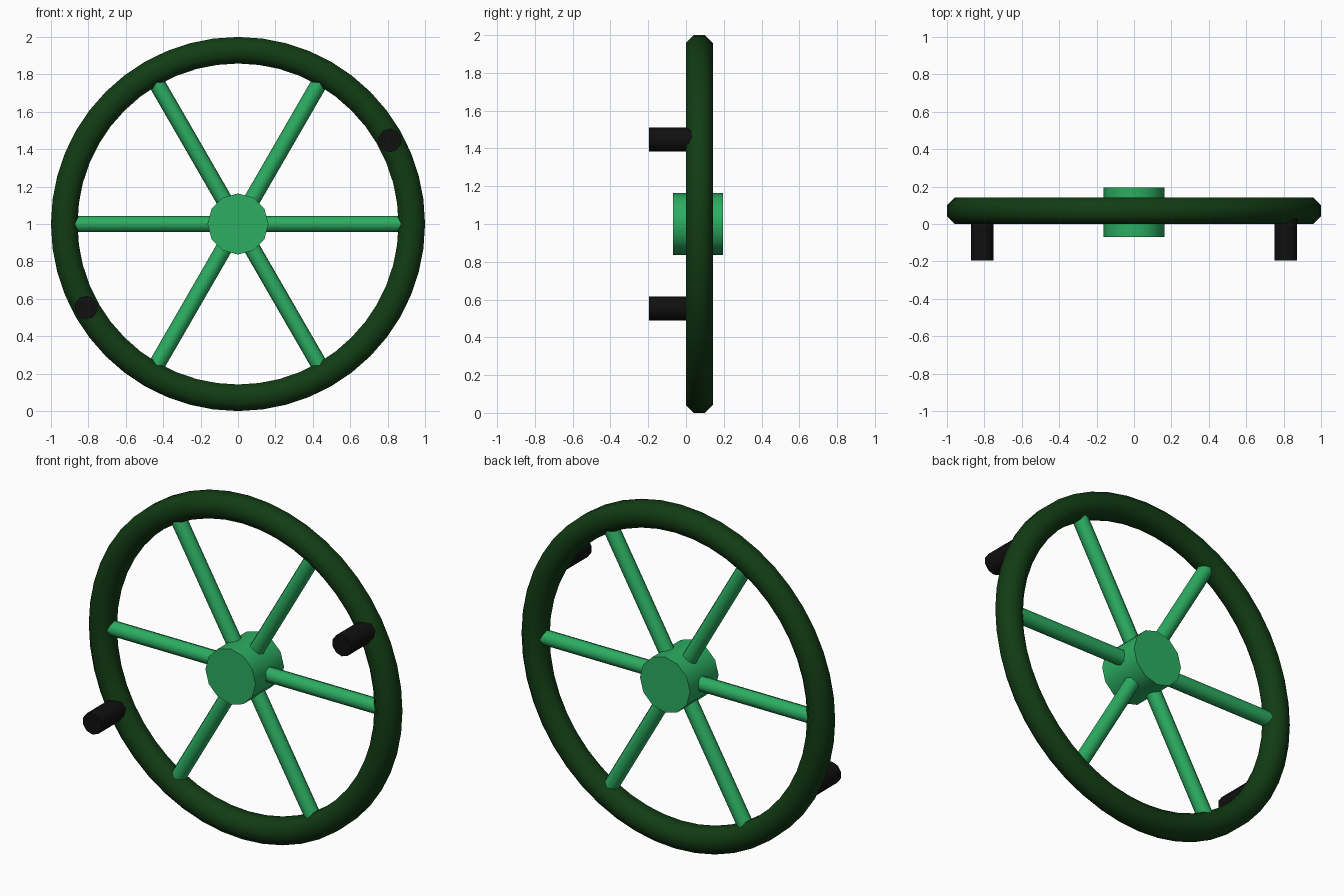
import bpy, bmesh
from math import pi, cos, sin, radians
from mathutils import Vector

if "Cube" in bpy.data.objects:
    bpy.data.objects.remove(bpy.data.objects["Cube"])

RIM_Y = 0.071
CENTRE = Vector((0, RIM_Y, 1))


def material(name, rgb):
    m = bpy.data.materials.new(name)
    m.diffuse_color = (*rgb, 1)
    m.use_nodes = True
    m.node_tree.nodes["Principled BSDF"].inputs["Base Color"].default_value = m.diffuse_color
    return m


def finish(ob, name, mat, angle=50):
    ob.name = name
    ob.data.materials.append(mat)
    bpy.ops.object.select_all(action='DESELECT')
    ob.select_set(True)
    bpy.context.view_layer.objects.active = ob
    bpy.ops.object.shade_smooth_by_angle(angle=radians(angle))


def rod(name, a, b, radius, sides, mat):
    """Cylinder running from a to b."""
    a, b = Vector(a), Vector(b)
    d = b - a
    bpy.ops.mesh.primitive_cylinder_add(
        vertices=sides, radius=radius, depth=d.length, location=(a + b) / 2,
        rotation=d.to_track_quat('Z', 'Y').to_euler())
    finish(bpy.context.object, name, mat)


dark_green = material("dark_green", (0.006, 0.045, 0.007))
green = material("green", (0.025, 0.42, 0.12))
black = material("black", (0.005, 0.005, 0.005))

# Rim: octagonal section swept round the y axis
bm = bmesh.new()
SEG, SIDES, R, r = 48, 8, 0.929, 0.071 / cos(pi / 8)
rings = []
for i in range(SEG):
    t = 2 * pi * i / SEG
    ring = []
    for j in range(SIDES):
        p = 2 * pi * (j + 0.5) / SIDES
        q = R + r * cos(p)
        ring.append(bm.verts.new((q * cos(t), RIM_Y + r * sin(p), 1 + q * sin(t))))
    rings.append(ring)
for i in range(SEG):
    a, b = rings[i], rings[(i + 1) % SEG]
    for j in range(SIDES):
        k = (j + 1) % SIDES
        bm.faces.new((a[j], b[j], b[k], a[k]))
bmesh.ops.recalc_face_normals(bm, faces=bm.faces)
mesh = bpy.data.meshes.new("rim")
bm.to_mesh(mesh)
bm.free()
rim = bpy.data.objects.new("rim", mesh)
bpy.context.collection.objects.link(rim)
finish(rim, "rim", dark_green)

# Hub
rod("hub", (0, -0.07, 1), (0, 0.195, 1), 0.163, 12, green)

# Six spokes
for i in range(6):
    t = i * pi / 3
    d = Vector((cos(t), 0, sin(t)))
    rod(f"spoke_{i + 1}", CENTRE + d * 0.1, CENTRE + d * 0.872, 0.044, 8, green)

# Two handle pegs on the front of the rim
for name, s in (("peg_right", 1), ("peg_left", -1)):
    x, z = s * 0.812, 1 + s * 0.447
    rod(name, (x, -0.195, z), (x, 0.04, z), 0.063, 10, black)
